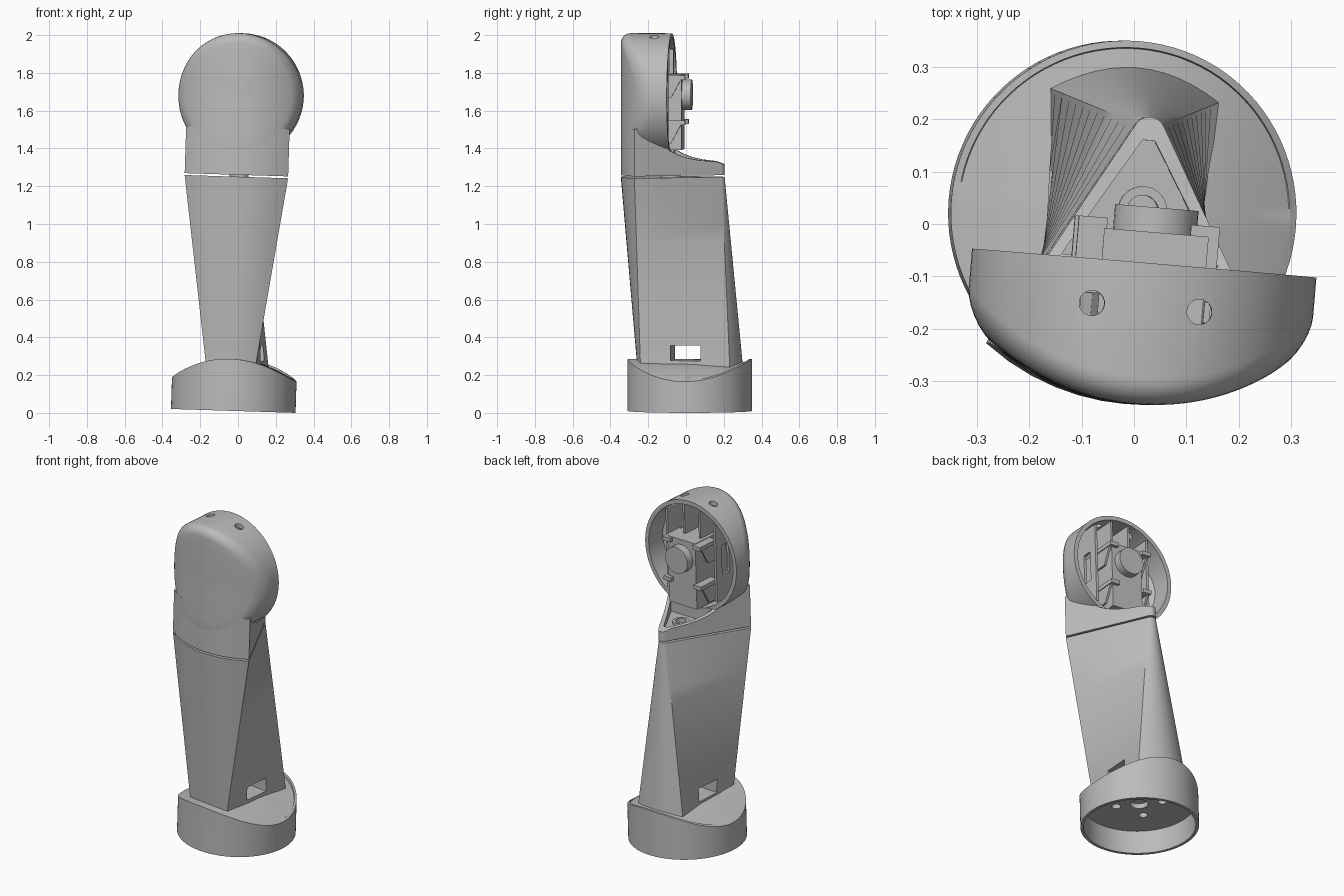
import bpy, bmesh
from math import sin, cos, pi, sqrt, radians
from mathutils import Matrix, Vector

if "Cube" in bpy.data.objects:
    bpy.data.objects.remove(bpy.data.objects["Cube"])

grey = bpy.data.materials.new("plain grey")
grey.use_nodes = True
grey.diffuse_color = (0.5, 0.5, 0.5, 1)
grey.node_tree.nodes["Principled BSDF"].inputs["Base Color"].default_value = (0.5, 0.5, 0.5, 1)

# The whole arm leans and turns slightly
PLACE = (Matrix.Translation((-0.025, 0.02, 0.0105)) @ Matrix.Rotation(radians(1.8), 4, 'Y')
         @ Matrix.Rotation(radians(-4.8), 4, 'Z'))
parts = []
HEAD_Z, HEAD_R, RIM_Y = 1.67, 0.33, -0.095


def finish(name, bm, keep=True):
    bmesh.ops.recalc_face_normals(bm, faces=bm.faces)
    mesh = bpy.data.meshes.new(name)
    bm.to_mesh(mesh)
    bm.free()
    ob = bpy.data.objects.new(name, mesh)
    bpy.context.scene.collection.objects.link(ob)
    mesh.materials.append(grey)
    if keep:
        parts.append(ob)
    return ob


def skin(name, loops, keep=True):
    """Closed solid through matching loops of points, capped at both ends."""
    bm = bmesh.new()
    rings = [[bm.verts.new(p) for p in loop] for loop in loops]
    n = len(rings[0])
    for a, b in zip(rings, rings[1:]):
        for i in range(n):
            j = (i + 1) % n
            bm.faces.new((a[i], a[j], b[j], b[i]))
    bm.faces.new(rings[0])
    bm.faces.new(rings[-1])
    return finish(name, bm, keep)


def box(name, x, y, z, keep=True):
    bm = bmesh.new()
    bmesh.ops.create_cube(bm, size=1)
    for v in bm.verts:
        v.co = [lo + (c + 0.5) * (hi - lo) for c, (lo, hi) in zip(v.co, (x, y, z))]
    return finish(name, bm, keep)


def rod(name, centre, r, length, axis='Z', keep=True, sides=32):
    bm = bmesh.new()
    bmesh.ops.create_cone(bm, cap_ends=True, segments=sides, radius1=r, radius2=r, depth=length)
    turn = Matrix.Rotation(pi / 2, 4, 'X') if axis == 'Y' else Matrix()
    bm.transform(Matrix.Translation(centre) @ turn)
    return finish(name, bm, keep)


def cut(ob, cutter):
    mod = ob.modifiers.new("cut", 'BOOLEAN')
    mod.operation, mod.solver, mod.object = 'DIFFERENCE', 'EXACT', cutter
    bpy.context.view_layer.objects.active = ob
    bpy.ops.object.modifier_apply(modifier=mod.name)
    bpy.data.objects.remove(cutter)


def bow(x):
    """Curved front surface shared by the head and the neck."""
    return -0.365 + 0.45 - sqrt(0.45 ** 2 - x * x)


def at_height(outline, z):
    return [Vector((x, y, z)) for x, y in outline]


STEPS = 12
SPAN = [i / STEPS * 2 - 1 for i in range(STEPS + 1)]


def triangle(half, front, apex, round_r):
    """Plan with a bowed front and a rounded point at the back."""
    pts = [(half * t, front(half * t)) for t in SPAN]
    for t in SPAN:
        a = pi / 2 + t * 1.02
        pts.append((round_r * cos(a), apex - round_r + round_r * sin(a)))
    return pts


# Base cup with a saddle-shaped top and a low lip at the back
def ring(r, height):
    return [Vector((r * cos(a), r * sin(a), height(r * cos(a), r * sin(a))))
            for a in [2 * pi * i / 96 for i in range(96)]]


def saddle(x, y):
    return 0.275 - 0.11 * (x / HEAD_R) ** 2


def shelf(x, y):
    return saddle(x, y) - 0.05 * max(0, y)


def flat(z):
    return lambda x, y: z


base = skin("base_cup", [ring(0.02, flat(0.14)), ring(0.312, flat(0.14)), ring(0.312, flat(0)),
                         ring(0.33, flat(0)), ring(0.33, saddle), ring(0.317, saddle),
                         ring(0.315, shelf)] + [ring(r, shelf) for r in (0.24, 0.16, 0.08, 0.01)])
cut(base, rod("hole", (0, 0, 0.14), 0.05, 0.06, keep=False))
for k in range(4):
    a = pi / 4 + k * pi / 2
    cut(base, rod("hole", (0.13 * cos(a), 0.13 * sin(a), 0.14), 0.025, 0.06, keep=False, sides=20))

# Arm body: triangle at the top blending to a wide-backed foot
top_plan = triangle(0.275, bow, 0.185, 0.03)
foot_plan = [(0.126 * t, -0.275 + 0.025 * t * t) for t in SPAN]
foot_plan += [(-0.166 * t, 0.285 - 0.057 * t * t) for t in SPAN]
low, high = at_height(foot_plan, 0.2), at_height(top_plan, 1.24)
body = skin("arm_body", [[a.lerp(b, k / 12) for a, b in zip(low, high)] for k in range(13)])
cut(body, box("window", (-0.4, 0.4), (-0.09, 0.07), (0.27, 0.35), keep=False))
rod("joint_pin", (0, -0.1, 1.245), 0.05, 0.03)

# Neck: same triangle, hollowed under the head, with a sweeping shelf behind it
neck = skin("neck", [at_height(top_plan, 1.25), at_height(top_plan, 1.5)])
sweep = [(-0.096, 1.7), (-0.096, 1.385), (-0.05, 1.36), (0.0, 1.342), (0.06, 1.33),
         (0.14, 1.322), (0.175, 1.31), (0.3, 1.29), (0.3, 1.7)]
cut(neck, skin("sweep", [[Vector((x, y, z)) for y, z in sweep] for x in (-0.5, 0.5)], keep=False))
cut(neck, rod("bore", (0, 0.0, HEAD_Z), 0.306, 0.48, 'Y', keep=False, sides=96))
recess = [(-0.15, -0.09), (0.15, -0.09), (0.012, 0.14), (-0.012, 0.14)]
cut(neck, skin("recess", [at_height(recess, z) for z in (1.295, 1.6)], keep=False))
cut(neck, rod("hole", (0, 0.005, 1.3), 0.03, 0.07, keep=False))
boss = rod("shelf_boss", (0, 0.005, 1.297), 0.047, 0.03)
cut(boss, rod("hole", (0, 0.005, 1.3), 0.03, 0.1, keep=False))


# Head: round cup, open at the back, with a softened bowed front
def hoop(r, depth):
    pts = []
    for i in range(96):
        a = 2 * pi * i / 96
        x = r * cos(a)
        pts.append(Vector((x, depth(x), HEAD_Z + r * sin(a))))
    return pts


def offset(d):
    return lambda x: bow(x) + d


def rim(x):
    return RIM_Y


inside = [hoop(r, offset(0.03)) for r in (0.01, 0.1, 0.2, 0.27, 0.305)]
fillet = []
for k in range(7):
    a = k / 6 * pi / 2
    fillet.append(hoop(HEAD_R - 0.05 * (1 - cos(a)), offset(0.05 * (1 - sin(a)))))
front = [hoop(r, offset(0)) for r in (0.22, 0.15, 0.08, 0.01)]
head = skin("head_cup", inside + [hoop(0.305, rim), hoop(HEAD_R, rim)] + fillet + front)
for x in (-0.103, 0.103):
    cut(head, rod("hole", (x, -0.18, 1.95), 0.024, 0.2, keep=False, sides=24))

# Servo with its round horn
box("servo", (-0.085, 0.115), (-0.3, -0.035), (1.385, 1.785))
rod("servo_horn", (0.015, -0.015, 1.675), 0.08, 0.055, 'Y')

# Inner walls, slotted, with gusset ribs and clips beside the servo
for side, s in (("right", -1), ("left", 1)):
    wall = box(side + "_wall", sorted((s * 0.165, s * 0.18)), (-0.31, -0.1), (1.43, 1.91))
    cut(wall, box("slot", sorted((s * 0.1, s * 0.25)), (-0.21, -0.15), (1.58, 1.76), keep=False))
    box(side + "_top_plate", sorted((s * 0.05, s * 0.063)), (-0.31, -0.11), (1.78, 1.97))
    for level, z in (("lower", 1.53), ("upper", 1.77)):
        box(f"{side}_{level}_clip", sorted((s * 0.08, s * 0.135)), (-0.16, -0.015), (z - 0.012, z + 0.012))
        gusset = [(-0.2, z), (-0.03, z), (-0.09, z - 0.11), (-0.2, z - 0.11)]
        skin(f"{side}_{level}_gusset", [[Vector((s * x, y, h)) for y, h in gusset] for x in (0.118, 0.13)])

# Place everything and shade
bpy.ops.object.select_all(action='DESELECT')
for ob in parts:
    ob.matrix_world = PLACE
    ob.select_set(True)
    bpy.context.view_layer.objects.active = ob
bpy.ops.object.shade_smooth_by_angle(angle=radians(30))
